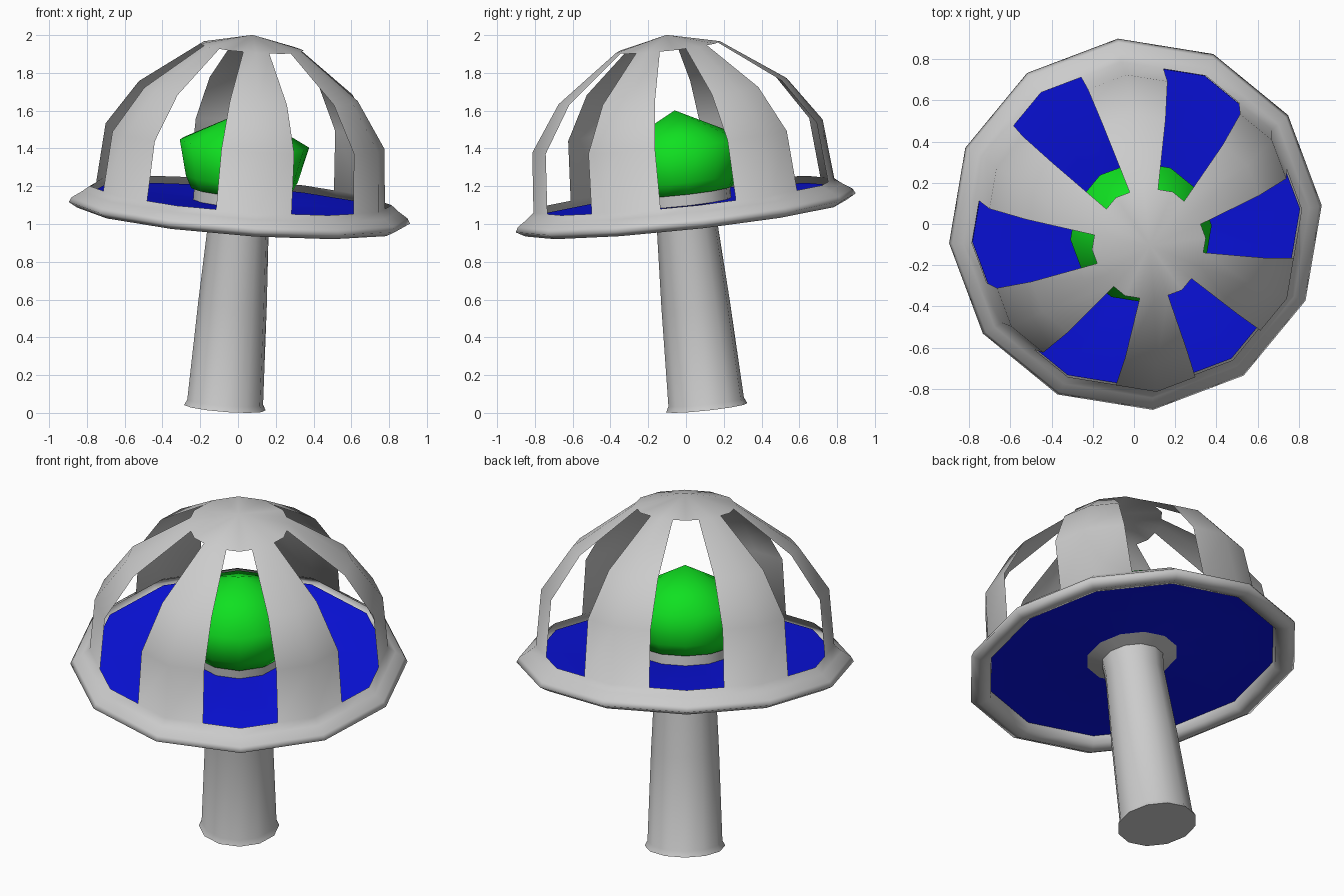
import bpy, bmesh, math
from mathutils import Vector, Matrix

if "Cube" in bpy.data.objects:
    bpy.data.objects.remove(bpy.data.objects["Cube"])

# Leaning axis shared by every part
AXIS = Vector((0.0745, -0.108, 1)).normalized()
POSE = (Matrix.Translation((-0.07, 0.11, 0.028))
        @ Vector((0, 0, 1)).rotation_difference(AXIS).to_matrix().to_4x4()
        @ Matrix.Rotation(math.radians(5.6), 4, 'Z'))


def material(name, color):
    m = bpy.data.materials.new(name)
    m.diffuse_color = color
    m.use_nodes = True
    m.node_tree.nodes["Principled BSDF"].inputs["Base Color"].default_value = m.diffuse_color
    return m


def lathe(name, profile, mat=None, skip=None, angle=50):
    """Spin (radius, height) points into a 12-sided form; each side is halved
    so that faces can be left out from mid-side to mid-side."""
    n = 24
    bm = bmesh.new()
    rings = []
    for r, h in profile:
        if r == 0:
            rings.append([bm.verts.new((0, 0, h))] * n)
            continue
        ring = []
        for j in range(n):
            a = j * 2 * math.pi / n
            rr = r * (math.cos(math.pi / 12) if j % 2 else 1)
            ring.append(bm.verts.new((rr * math.cos(a), rr * math.sin(a), h)))
        rings.append(ring)
    for i in range(len(rings) - 1):
        for j in range(n):
            if skip and skip(i, j):
                continue
            k = (j + 1) % n
            quad = [rings[i][j], rings[i][k], rings[i + 1][k], rings[i + 1][j]]
            bm.faces.new(list(dict.fromkeys(quad)))
    me = bpy.data.meshes.new(name)
    bm.to_mesh(me)
    bm.free()
    ob = bpy.data.objects.new(name, me)
    bpy.context.collection.objects.link(ob)
    ob.matrix_world = POSE
    if mat:
        me.materials.append(mat)
    bpy.ops.object.select_all(action='DESELECT')
    ob.select_set(True)
    bpy.context.view_layer.objects.active = ob
    bpy.ops.object.shade_smooth_by_angle(angle=math.radians(angle))
    return ob


blue = material("blue", (0.003, 0.006, 0.75, 1))
green = material("green", (0.005, 0.75, 0.015, 1))

# Stalk with flared foot and a collar that holds the bulb
lathe("stalk", [(0, 0), (0.217, 0), (0.202, 0.03), (0.183, 0.55), (0.163, 0.95),
                (0.17, 1.05), (0.25, 1.075), (0.25, 1.165), (0, 1.165)], angle=60)

# Cap: rolled rim and dome with six windows between ribs
lathe("cap", [(0.79, 1.09), (0.80, 1.03), (0.86, 1.012), (0.91, 1.04),
              (0.895, 1.067), (0.845, 1.10), (0.805, 1.132), (0.777, 1.45),
              (0.61, 1.69), (0.278, 1.925), (0, 1.99)],
      skip=lambda i, j: 6 <= i <= 8 and j % 4 in (3, 0), angle=100)

# Thin plate closing the underside of the cap
lathe("under_plate", [(0.15, 1.06), (0.25, 1.075), (0.80, 1.075), (0.80, 1.095),
                      (0.25, 1.095), (0.15, 1.075)], blue)

# Bulb inside the cap
lathe("bulb", [(0.2, 1.155), (0.265, 1.155), (0.298, 1.22), (0.345, 1.41), (0, 1.587)],
      green, angle=120)
